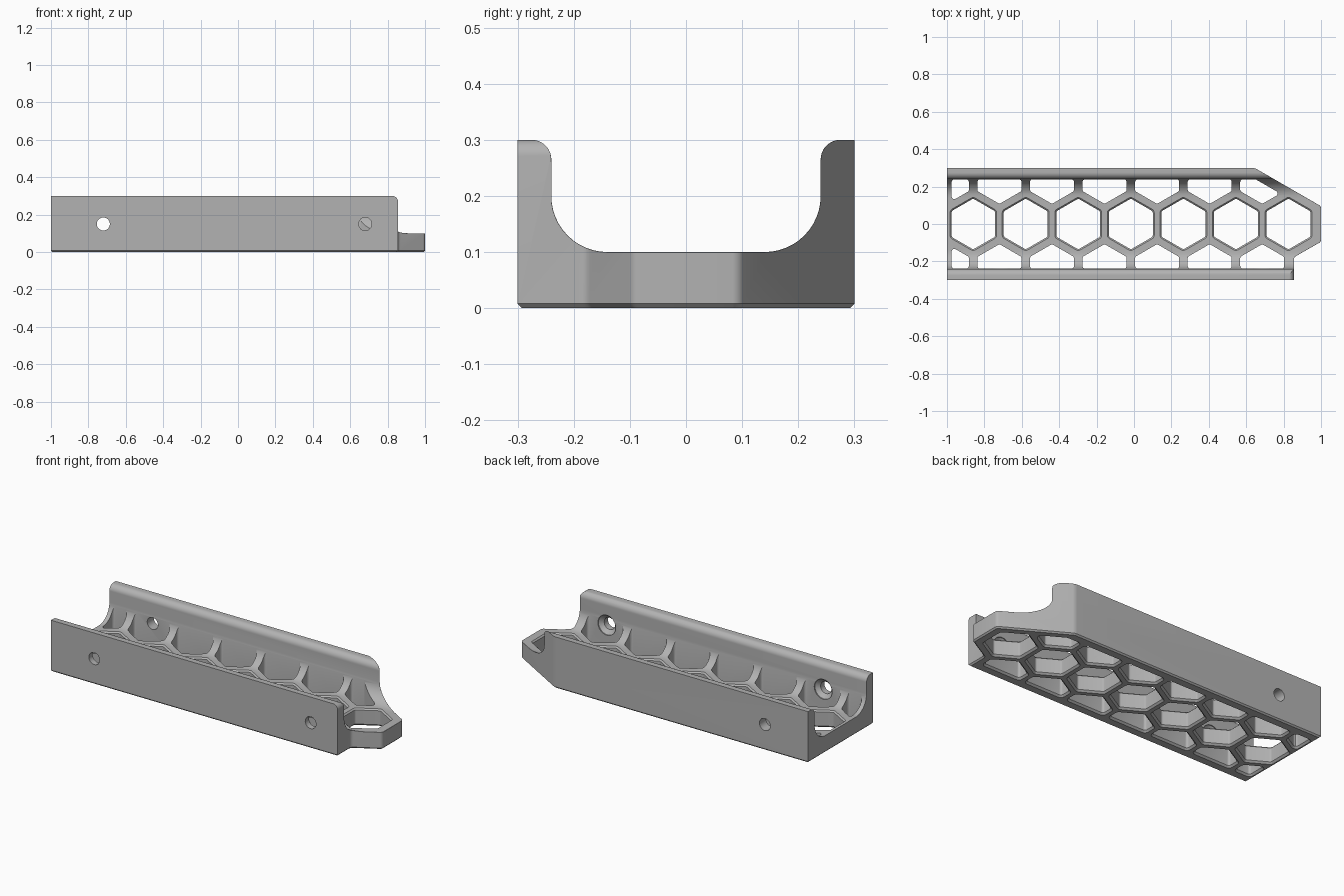
import bpy, bmesh
from math import sin, cos, pi, radians, atan2
from mathutils import Vector

if "Cube" in bpy.data.objects:
    bpy.data.objects.remove(bpy.data.objects["Cube"])


def loft(bm, rings):
    """Closed solid through matching rings of points."""
    loops = [[bm.verts.new(p) for p in ring] for ring in rings]
    n = len(loops[0])
    for a, b in zip(loops, loops[1:]):
        for i in range(n):
            j = (i + 1) % n
            bm.faces.new((a[i], a[j], b[j], b[i]))
    bm.faces.new(loops[0][::-1])
    bm.faces.new(loops[-1])


def finish(bm, name):
    bmesh.ops.recalc_face_normals(bm, faces=bm.faces)
    mesh = bpy.data.meshes.new(name)
    bm.to_mesh(mesh)
    bm.free()
    obj = bpy.data.objects.new(name, mesh)
    bpy.context.collection.objects.link(obj)
    return obj


def boolean(obj, tool, operation):
    mod = obj.modifiers.new("cut", 'BOOLEAN')
    mod.object, mod.operation, mod.solver = tool, operation, 'EXACT'
    bpy.context.view_layer.objects.active = obj
    bpy.ops.object.modifier_apply(modifier=mod.name)
    bpy.data.objects.remove(tool)


def arc(cx, cy, r, start, end, steps=12):
    return [(cx + r * cos(radians(start + (end - start) * i / steps)),
             cy + r * sin(radians(start + (end - start) * i / steps)))
            for i in range(steps + 1)]


# Channel: U-shaped section swept along the length
half = [(0.3, -0.1), (0.3, 0.3)] + arc(0.275, 0.265, 0.035, 90, 180) + arc(0.14, 0.2, 0.1, 0, -90)
section = half + [(-y, z) for y, z in reversed(half)]
bm = bmesh.new()
loft(bm, [[(x, y, z) for y, z in section] for x in (-1.1, 1.1)])
body = finish(bm, "mounting_channel")

# Plan outline: slanted nose, stepped front wall, chamfered underside
plan = [(-1, -0.3), (0.855, -0.3), (0.855, -0.178), (1, -0.095),
        (1, 0.095), (0.645, 0.3), (-1, 0.3)]
bm = bmesh.new()
loft(bm, [[(x, y, z) for x, y in plan] for z in (0, 0.4)])
corners = [e for e in bm.edges if abs(e.verts[0].co.z - e.verts[1].co.z) > 0.1
           and e.verts[0].co.x > 0.6 and e.verts[0].co.y > -0.25]
bmesh.ops.bevel(bm, geom=corners, offset=0.012, segments=5, profile=0.5, affect='EDGES')
rim = [e for e in bm.edges if all(v.co.z < 0.001 for v in e.verts)]
bmesh.ops.bevel(bm, geom=rim, offset=0.008, segments=1, affect='EDGES')
boolean(body, finish(bm, "plan_cutter"), 'INTERSECT')

# Small chamfer where the section meets the nose end
bm = bmesh.new()
bm.from_mesh(body.data)
bmesh.ops.remove_doubles(bm, verts=bm.verts, dist=0.0001)
edges = []
for e in bm.edges:
    if len(e.link_faces) == 2 and min(v.co.z for v in e.verts) > 0.05:
        a, b = sorted((f.normal for f in e.link_faces), key=lambda n: n.x)
        if abs(a.x) < 0.01 and b.x > 0.3 and abs(b.z) < 0.01 and abs(a.y) < 0.999 + a.z:
            edges.append(e)
edges = [e for e in edges if max(abs(v.co.y) for v in e.verts) < 0.299
         or min(abs(v.co.y) for v in e.verts) < 0.29]
bmesh.ops.bevel(bm, geom=edges, offset=0.007, segments=1, affect='EDGES', clamp_overlap=True)
bm.to_mesh(body.data)
bm.free()

# Rounded upper corner of the front wall
bm = bmesh.new()
corner = arc(0.825, 0.27, 0.0301, 0, 90, 8) + [(0.825, 0.35), (0.9, 0.35), (0.9, 0.27)]
loft(bm, [[(x, y, z) for x, z in corner] for y in (-0.4, -0.15)])
boolean(body, finish(bm, "corner_cutter"), 'DIFFERENCE')


# Honeycomb openings: rounded hexagons kept inside the walls
def clip(poly, n, d):
    out = []
    for p, q in zip(poly, poly[1:] + poly[:1]):
        a, b = p.dot(n) - d, q.dot(n) - d
        if a <= 0:
            out.append(p)
        if a * b < 0:
            out.append(p + (q - p) * (a / (a - b)))
    return out


LIMITS = [(Vector((-1, 0)), 0.975), (Vector((0, 1)), 0.239), (Vector((0, -1)), 0.239),
          (Vector((cos(pi / 3), sin(pi / 3))), 0.532)]
PITCH, APOTHEM, ROUND = 0.281, 0.1175, 0.014


def opening(bm, centre, levels):
    planes = list(LIMITS)
    for k in range(6):
        n = Vector((cos(k * pi / 3), sin(k * pi / 3)))
        planes.append((n, APOTHEM + n.dot(centre)))
    core = [Vector(p) for p in ((-2, -2), (2, -2), (2, 2), (-2, 2))]
    for n, d in planes:
        core = clip(core, n, d - ROUND)
    core = [p for i, p in enumerate(core) if (p - core[i - 1]).length > 0.0005]
    rings = [[] for _ in levels]
    for i, p in enumerate(core):
        u, v = p - core[i - 1], core[(i + 1) % len(core)] - p
        start = atan2(-u.x, u.y)
        turn = (atan2(-v.x, v.y) - start) % (2 * pi)
        for ring, (z, grow) in zip(rings, levels):
            for s in range(5):
                t = start + turn * s / 4
                r = ROUND + grow
                ring.append((p.x + r * cos(t), p.y + r * sin(t), z))
    loft(bm, rings)


bm = bmesh.new()
base = [(-0.01, 0.02), (0.01, 0)]
for i in range(7):
    x = -0.86 + PITCH * i
    opening(bm, Vector((x, 0)), base + [(0.092, 0), (0.108, 0.016)])
    for side in (-1, 1):
        opening(bm, Vector((x - PITCH / 2, side * PITCH * sin(pi / 3))), base + [(0.28, 0)])
boolean(body, finish(bm, "honeycomb_cutter"), 'DIFFERENCE')

# Screw holes, countersunk on the inside of the front wall
bm = bmesh.new()


def screw(x, stations):
    loft(bm, [[(x + px, y, 0.15 + pz) for px, pz in arc(0, 0, r, 0, 345, 23)]
              for y, r in stations])


for x in (-0.72, 0.68):
    screw(x, [(-0.35, 0.035), (-0.265, 0.035), (-0.245, 0.058), (-0.13, 0.058)])
screw(-0.72, [(0.15, 0.035), (0.35, 0.035)])
boolean(body, finish(bm, "screw_cutter"), 'DIFFERENCE')

# Single grey finish
mat = bpy.data.materials.new("plain_grey")
mat.use_nodes = True
grey = (0.45, 0.45, 0.45, 1)
mat.diffuse_color = grey
next(n for n in mat.node_tree.nodes if n.type == 'BSDF_PRINCIPLED').inputs["Base Color"].default_value = grey
body.data.materials.clear()
body.data.materials.append(mat)
for p in body.data.polygons:
    p.material_index = 0

bpy.ops.object.select_all(action='DESELECT')
body.select_set(True)
bpy.context.view_layer.objects.active = body
bpy.ops.object.shade_smooth_by_angle(angle=radians(30))
